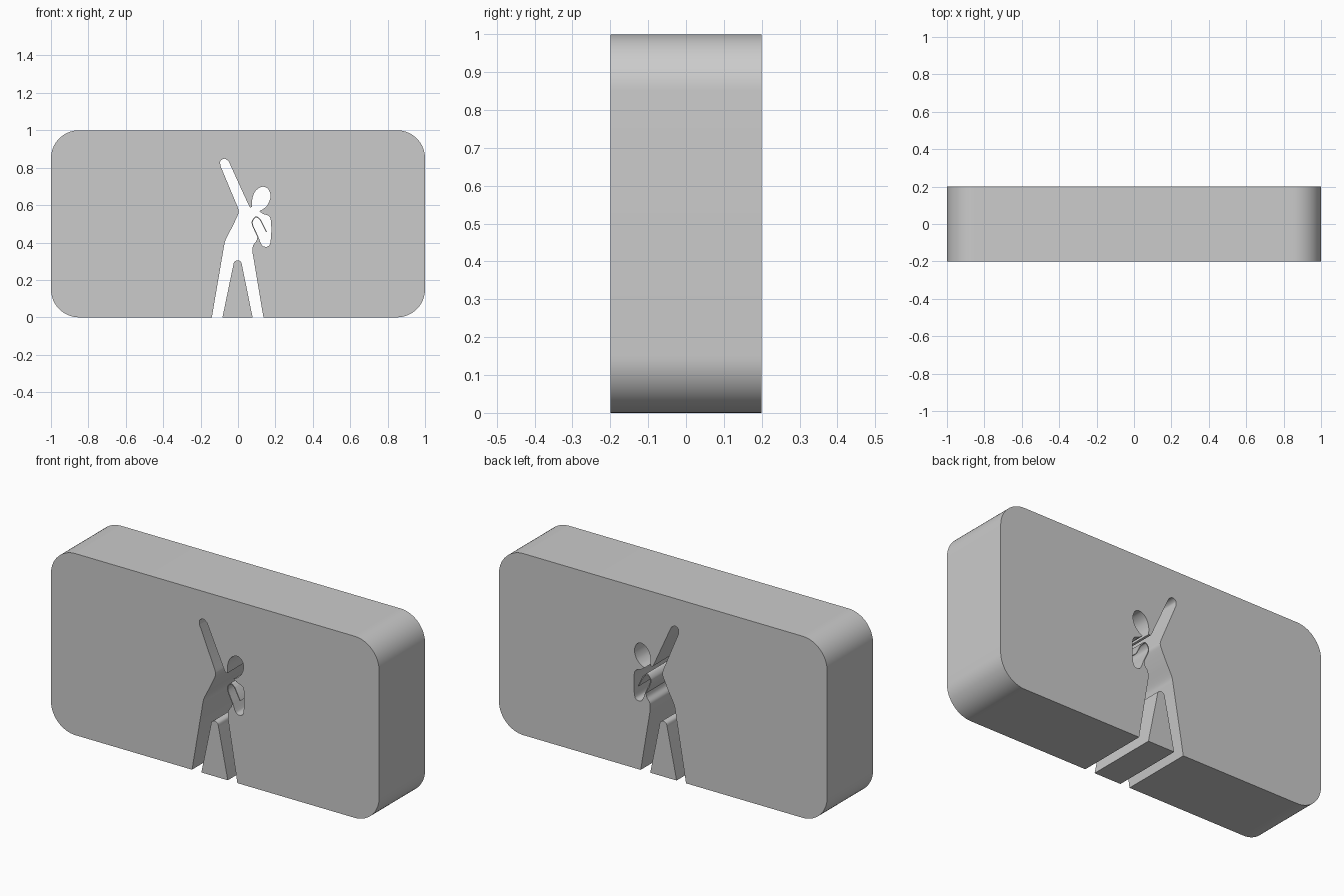
import bpy, bmesh
from math import pi, sin, cos
from mathutils import Vector

if "Cube" in bpy.data.objects:
    bpy.data.objects.remove(bpy.data.objects["Cube"])

DEPTH = 0.4
RADIUS = 0.15


def spline(points, steps=6):
    """Smooth curve through the points, sampled; straight if only two."""
    p = [Vector(q) for q in points]
    if len(p) == 2:
        return p
    p = [2 * p[0] - p[1]] + p + [2 * p[-1] - p[-2]]
    out = []
    for a, b, c, d in zip(p, p[1:], p[2:], p[3:]):
        for i in range(steps):
            t = i / steps
            out.append(0.5 * (2 * b + (c - a) * t + (2 * a - 5 * b + 4 * c - d) * t * t
                              + (3 * b - a - 3 * c + d) * t ** 3))
    return out + [p[-2]]


def arc(cx, cz, r, start, end, n=16):
    return [Vector((cx + r * cos(start + (end - start) * i / n),
                    cz + r * sin(start + (end - start) * i / n))) for i in range(n + 1)]


def slab(name, outline):
    """Extrude an x-z outline along y."""
    pts = []
    for p in outline:
        if not pts or (p - pts[-1]).length > 1e-4:
            pts.append(p)
    bm = bmesh.new()
    face = bm.faces.new([bm.verts.new((p.x, -DEPTH / 2, p.y)) for p in pts])
    ext = bmesh.ops.extrude_face_region(bm, geom=[face])
    moved = [v for v in ext["geom"] if isinstance(v, bmesh.types.BMVert)]
    bmesh.ops.translate(bm, vec=(0, DEPTH, 0), verts=moved)
    bmesh.ops.recalc_face_normals(bm, faces=bm.faces)
    bmesh.ops.triangulate(bm, faces=[f for f in bm.faces if len(f.verts) > 4])
    mesh = bpy.data.meshes.new(name)
    bm.to_mesh(mesh)
    bm.free()
    ob = bpy.data.objects.new(name, mesh)
    bpy.context.collection.objects.link(ob)
    bpy.context.view_layer.objects.active = ob
    ob.select_set(True)
    bpy.ops.object.shade_smooth_by_angle()
    ob.select_set(False)


# Figure-shaped opening, traced from left foot over the raised arm to right foot
figure = [
    [(-0.14, 0), (-0.075, 0.38)],                                      # left leg
    [(-0.075, 0.38), (-0.066, 0.415), (-0.03, 0.485), (-0.004, 0.54),
     (0.004, 0.565), (0, 0.585)],                                      # waist
    [(0, 0.585), (-0.094, 0.81)],                                      # raised arm
    [(-0.094, 0.81), (-0.094, 0.835), (-0.073, 0.848), (-0.05, 0.835)],  # hand
    [(-0.05, 0.835), (0.056, 0.602)],
    [(0.056, 0.602), (0.064, 0.589), (0.076, 0.59)],                   # neck
    [(0.076, 0.59), (0.077, 0.635), (0.093, 0.675), (0.128, 0.698), (0.16, 0.687),
     (0.174, 0.65), (0.163, 0.61), (0.14, 0.583), (0.113, 0.568)],     # head
    [(0.113, 0.568), (0.135, 0.553), (0.163, 0.543), (0.175, 0.52), (0.178, 0.46),
     (0.173, 0.40), (0.163, 0.381), (0.147, 0.377), (0.13, 0.383), (0.12, 0.40)],  # upper arm
    [(0.12, 0.40), (0.108, 0.433)],                                    # bent forearm
    [(0.108, 0.433), (0.082, 0.49), (0.08, 0.515), (0.097, 0.534), (0.117, 0.52)],
    [(0.117, 0.52), (0.151, 0.455)],
    [(0.154, 0.457), (0.122, 0.523)],                                  # thin wall, outside
    [(0.122, 0.523), (0.097, 0.54), (0.075, 0.517), (0.077, 0.488), (0.104, 0.431)],
    [(0.104, 0.431), (0.098, 0.408), (0.08, 0.382), (0.078, 0.345)],   # hip
    [(0.078, 0.345), (0.136, 0)],                                      # right leg
]
opening = [p for span in figure for p in spline(span)]

# Rounded frame around the opening
c = 1 - RADIUS
frame = (arc(c, RADIUS, RADIUS, -pi / 2, 0) + arc(c, c, RADIUS, 0, pi / 2)
         + arc(-c, c, RADIUS, pi / 2, pi) + arc(-c, RADIUS, RADIUS, pi, 1.5 * pi))
slab("panel", opening + frame)

# Loose wedge between the legs
slab("leg_gap_wedge", [Vector((0.078, 0)), Vector((0.022, 0.275))]
     + spline([(0.022, 0.275), (0.016, 0.296), (-0.002, 0.305), (-0.02, 0.296), (-0.026, 0.275)])
     + [Vector((-0.083, 0))])
